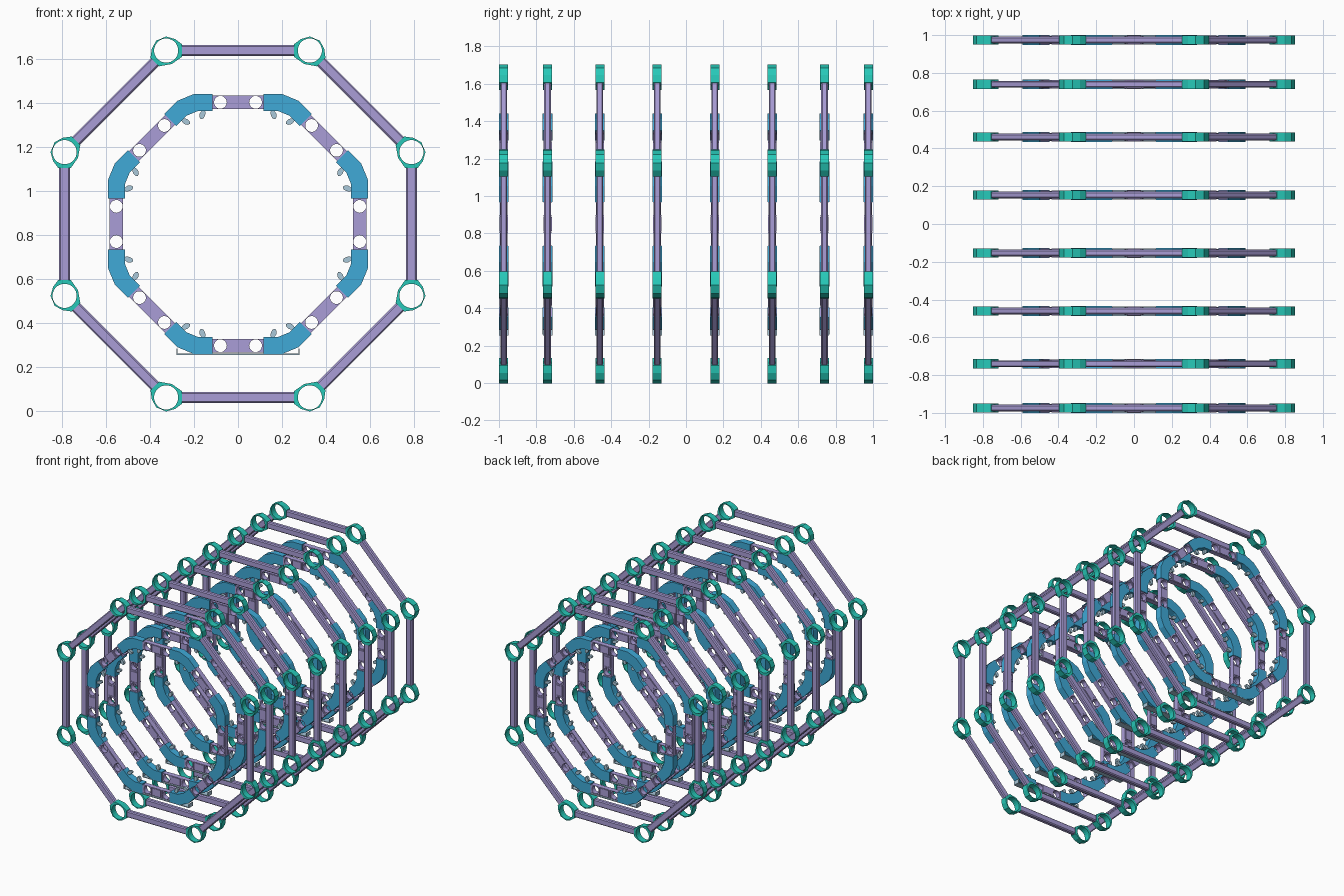
import bpy, bmesh
from math import sin, cos, tan, pi, radians
from mathutils import Matrix, Vector

if "Cube" in bpy.data.objects:
    bpy.data.objects.remove(bpy.data.objects["Cube"])

CZ = 0.85                                   # height of the ring centre
FRAME_Y = [s * v for v in (0.154, 0.461, 0.74, 0.9745) for s in (-1, 1)]


def material(name, rgb):
    m = bpy.data.materials.new(name)
    m.diffuse_color = (*rgb, 1)
    m.use_nodes = True
    m.node_tree.nodes["Principled BSDF"].inputs["Base Color"].default_value = m.diffuse_color
    return m


PURPLE = material("lilac", (0.40, 0.34, 0.68))
TEAL = material("teal", (0.02, 0.58, 0.48))
BLUE = material("blue", (0.05, 0.40, 0.68))
PALE = material("pale_blue", (0.40, 0.58, 0.70))


def prism(loops, depth):
    """Filled 2D outline (extra loops are holes), extruded symmetrically in z."""
    cu = bpy.data.curves.new("outline", 'CURVE')
    cu.dimensions, cu.fill_mode, cu.extrude = '2D', 'BOTH', depth / 2
    for pts in loops:
        sp = cu.splines.new('POLY')
        sp.points.add(len(pts) - 1)
        for p, (x, y) in zip(sp.points, pts):
            p.co = (x, y, 0, 1)
        sp.use_cyclic_u = True
    ob = bpy.data.objects.new("outline", cu)
    me = bpy.data.meshes.new_from_object(ob)
    bpy.data.objects.remove(ob)
    bpy.data.curves.remove(cu)
    return me


def ellipse(cx, cy, rx, ry, n, tilt=0.0):
    out = []
    for i in range(n):
        a = 2 * pi * i / n
        u, v = rx * cos(a), ry * sin(a)
        out.append((cx + u * cos(tilt) - v * sin(tilt), cy + u * sin(tilt) + v * cos(tilt)))
    return out


def rect(cx, cy, hx, hy):
    return [(cx - hx, cy - hy), (cx + hx, cy - hy), (cx + hx, cy + hy), (cx - hx, cy + hy)]


def ring(parts, mat, start=0.0, count=8):
    """Merge parts and repeat them round the y axis of the ring."""
    bm = bmesh.new()
    for k in range(count):
        rot = Matrix.Rotation(start + k * pi / 4, 4, 'Z')
        for me, local in parts:
            tmp = me.copy()
            tmp.transform(rot @ local)
            bm.from_mesh(tmp)
            bpy.data.meshes.remove(tmp)
    bmesh.ops.remove_doubles(bm, verts=bm.verts, dist=1e-5)
    bmesh.ops.recalc_face_normals(bm, faces=bm.faces)
    for f in bm.faces:
        f.smooth = False
        f.material_index = 0
    me = bpy.data.meshes.new("ring")
    bm.to_mesh(me)
    bm.free()
    me.materials.append(mat)
    return me


I = Matrix.Identity(4)
HALF = pi / 8

# outer struts: chamfered bar, lying along ring x
w, d, c = 0.025, 0.018, 0.007
bar = prism([[(-w, c - d), (c - w, -d), (w - c, -d), (w, c - d),
              (w, d - c), (w - c, d), (c - w, d), (-w, d - c)]], 0.52)
lay = Matrix(((0, 0, 1, 0), (1, 0, 0, 0), (0, 1, 0, 0), (0, 0, 0, 1)))
outer_strut = ring([(bar, Matrix.Translation((0, 0.788, 0)) @ lay)], PURPLE)

# outer joints: faceted collar with flats toward both struts and a round hole
polar = [(22.5, .064), (60, .066), (91.5, .078), (133.5, .078)]
half = [(r * sin(radians(a)), r * cos(radians(a))) for a, r in polar]
collar = half + [(0, -0.066)] + [(-x, y) for x, y in reversed(half)]
joint = prism([collar, ellipse(0, 0, .055, .055, 24)], 0.048)
outer_joint = ring([(joint, Matrix.Translation((0, 0.853, 0)))], TEAL, HALF)

# inner straight links: plate with two holes, raised middle pad and edge ribs
plate = prism([rect(0, .553, .132, .031),
               ellipse(-.08, .553, .029, .029, 20), ellipse(.08, .553, .029, .029, 20)], 0.038)
pad = prism([rect(0, .553, .038, .027)], 0.046)
link_parts = [(plate, I), (pad, I)]
for s in (-1, 1):
    link_parts.append((prism([rect(s * .121, .553, .006, .031)], 0.046), I))
    link_parts.append((prism([rect(s * .045, .553, .004, .031)], 0.044), I))
inner_link = ring(link_parts, PURPLE)


# inner elbows: three mitred segments round each corner
def side_point(t, r, sgn):
    v = Matrix.Rotation(sgn * HALF, 2) @ Vector((-sgn * t, r))
    return v.x, v.y


R0, R1 = 0.514, 0.590
t0, t1 = R0 * tan(HALF) - .032, R1 * tan(HALF) - .042
A = 0.117                                  # where an elbow begins along its side
left_o, left_i = [(A, R1), (t1, R1)], [(A, R0), (t0, R0)]


def corner(t, r, sgn):
    # point at distance t along a side, expressed about the corner bisector
    v = Vector((t, r))
    x, y = v.x * cos(HALF) - v.y * sin(HALF), v.x * sin(HALF) + v.y * cos(HALF)
    return sgn * -x, y


def elbow_seg(pts, depth):
    return prism([pts], depth), I


elbow_parts = []
for s in (-1, 1):
    elbow_parts.append(elbow_seg([corner(A, R0, s), corner(t0, R0, s),
                                  corner(t1, R1, s), corner(A, R1, s)], 0.052))
elbow_parts.append(elbow_seg([corner(t0, R0, 1), corner(t0, R0, -1),
                              corner(t1, R1, -1), corner(t1, R1, 1)], 0.052))
inner_elbow = ring(elbow_parts, BLUE, HALF)

# small leaf shaped clips inside each corner
clip_parts = []
for s in (-1, 1):
    clip_parts.append((prism([ellipse(s * .041, .521, .022, .013, 8, pi / 2 - s * .7)], 0.02), I))
clips = ring(clip_parts, PALE, HALF)

# thin foot plate under the inner ring with upturned ends
foot_parts = [(prism([rect(0, -.592, .28, .003)], 0.05), I)]
for s in (-1, 1):
    foot_parts.append((prism([rect(s * .278, -.579, .002, .014)], 0.05), I))
foot = ring(foot_parts, PALE, 0, 1)

# eight frames share the same ring meshes
rings = {"outer_struts": outer_strut, "outer_joints": outer_joint, "inner_links": inner_link,
         "inner_elbows": inner_elbow, "corner_clips": clips, "foot_plate": foot}
for i, y in enumerate(sorted(FRAME_Y)):
    for name, me in rings.items():
        me.name = name
        ob = bpy.data.objects.new(f"frame_{i + 1}_{name}", me)
        ob.rotation_euler = (pi / 2, 0, 0)
        ob.location = (0, y, CZ)
        bpy.context.collection.objects.link(ob)
